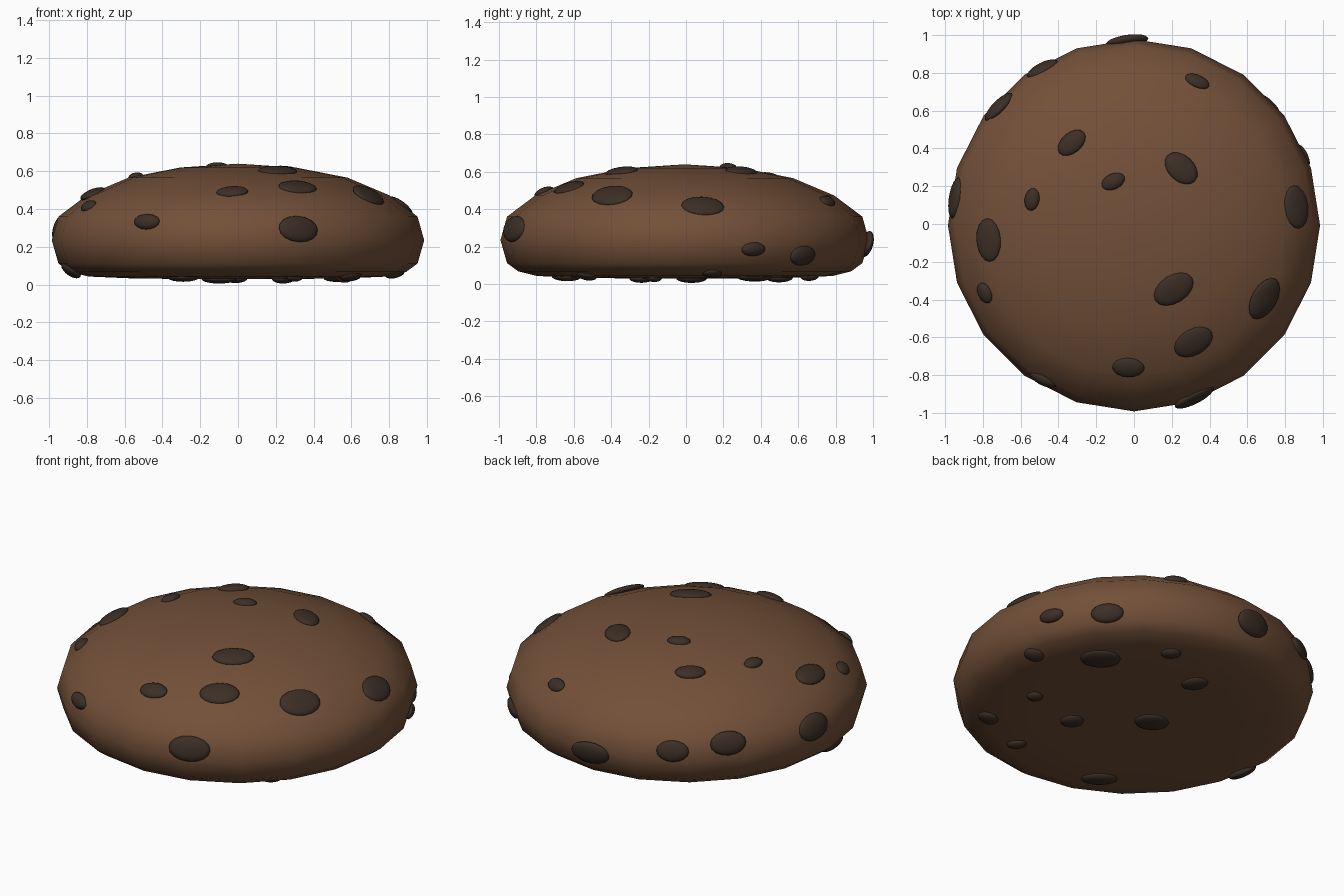
import bpy, bmesh, math
from mathutils import Vector, Matrix
from mathutils.bvhtree import BVHTree

if "Cube" in bpy.data.objects:
    bpy.data.objects.remove(bpy.data.objects["Cube"])


def material(name, rgb):
    m = bpy.data.materials.new(name)
    m.diffuse_color = (*rgb, 1)
    m.use_nodes = True
    m.node_tree.nodes["Principled BSDF"].inputs["Base Color"].default_value = m.diffuse_color
    return m


dough = material("dough", (0.17, 0.08, 0.04))
chocolate = material("chocolate", (0.045, 0.028, 0.019))


def finish(bm, name, mat):
    for f in bm.faces:
        f.smooth = True
    me = bpy.data.meshes.new(name)
    bm.to_mesh(me)
    me.materials.append(mat)
    ob = bpy.data.objects.new(name, me)
    bpy.context.collection.objects.link(ob)
    return ob


# Cookie body: 20-sided lathe of a domed, flat-bottomed profile
SIDES, CY = 20, -0.007
profile = [(.31, .03), (.58, .034), (.79, .043), (.89, .068), (.95, .112),
           (.985, .235), (.95, .36), (.80, .473), (.58, .566), (.305, .62)]
bm = bmesh.new()
rings = []
for r, z in profile:
    rings.append([bm.verts.new((r * math.cos(2 * math.pi * i / SIDES),
                                CY + r * math.sin(2 * math.pi * i / SIDES), z))
                  for i in range(SIDES)])
low = bm.verts.new((0, CY, .03))
top = bm.verts.new((0, CY, .64))
for i in range(SIDES):
    j = (i + 1) % SIDES
    for a, b in zip(rings, rings[1:]):
        bm.faces.new((a[i], a[j], b[j], b[i]))
    bm.faces.new((low, rings[0][j], rings[0][i]))
    bm.faces.new((top, rings[-1][i], rings[-1][j]))
bm.normal_update()
surface = BVHTree.FromBMesh(bm)
finish(bm, "cookie_body", dough)
bm.free()


def chip(name, point, normal, angle, a, b, c=.026):
    """Flattened ellipsoid lying on the surface, long axis near the given heading."""
    n = normal.normalized()
    d = Vector((math.cos(angle), math.sin(angle), 0))
    u = (d - n * d.dot(n)).normalized()
    v = n.cross(u)
    m = Matrix((u * a, v * b, n * c)).transposed().to_4x4()
    m.translation = point
    bm = bmesh.new()
    bmesh.ops.create_uvsphere(bm, u_segments=16, v_segments=10, radius=1, matrix=m)
    finish(bm, name, chocolate)
    bm.free()


# Chips on the dome: x, y, heading, half length, half width
for k, (x, y, ang, a, b) in enumerate([
        (-.33, .43, 40, .085, .055), (-.54, .13, 80, .06, .04), (-.11, .225, 25, .065, .042),
        (.335, .755, -20, .068, .04), (.25, .295, -43, .1, .07), (.86, .09, 95, .115, .078),
        (-.77, -.085, 93, .115, .07), (-.79, -.365, 113, .058, .042), (.21, -.345, 33, .115, .075),
        (.69, -.395, 58, .12, .082), (.315, -.625, 30, .11, .075), (-.03, -.76, 0, .085, .055)]):
    p, n, _, _ = surface.ray_cast(Vector((x, y, 2)), Vector((0, 0, -1)))
    chip(f"top_chip_{k + 1}", p, n, math.radians(ang), a, b, .024)

# Chips around the rim: x, y, z, half length, half width
for k, (x, y, z, a, b) in enumerate([
        (-.485, -.83, .335, .075, .042), (.32, -.92, .295, .115, .072), (-.04, .98, .21, .115, .072),
        (-.49, .83, .29, .09, .06), (-.74, .645, .33, .1, .068), (-.96, .14, .3, .11, .075),
        (.73, .64, .145, .09, .055), (.91, .37, .18, .07, .038), (-.88, -.13, .08, .09, .06)]):
    p, n, _, _ = surface.find_nearest(Vector((x, y, z)))
    chip(f"rim_chip_{k + 1}", p, n, math.atan2(y, x) + math.pi / 2, a, b, .03)

# Chips underneath: x, y, heading, half length, half width
for k, (x, y, ang, a, b) in enumerate([
        (.55, .37, 140, .11, .085), (.29, .66, 140, .056, .045), (-.014, .5, 120, .075, .06),
        (-.1, .03, 160, .095, .08), (.24, -.24, 110, .065, .06), (.565, -.17, 150, .045, .042),
        (.83, .14, 150, .055, .05), (.595, -.53, 130, .055, .06), (.3, -.64, 125, .055, .04),
        (-.29, -.64, 140, .1, .06)]):
    p, n, _, _ = surface.ray_cast(Vector((x, y, -1)), Vector((0, 0, 1)))
    chip(f"bottom_chip_{k + 1}", p, n, math.radians(ang), a, b, .024)
